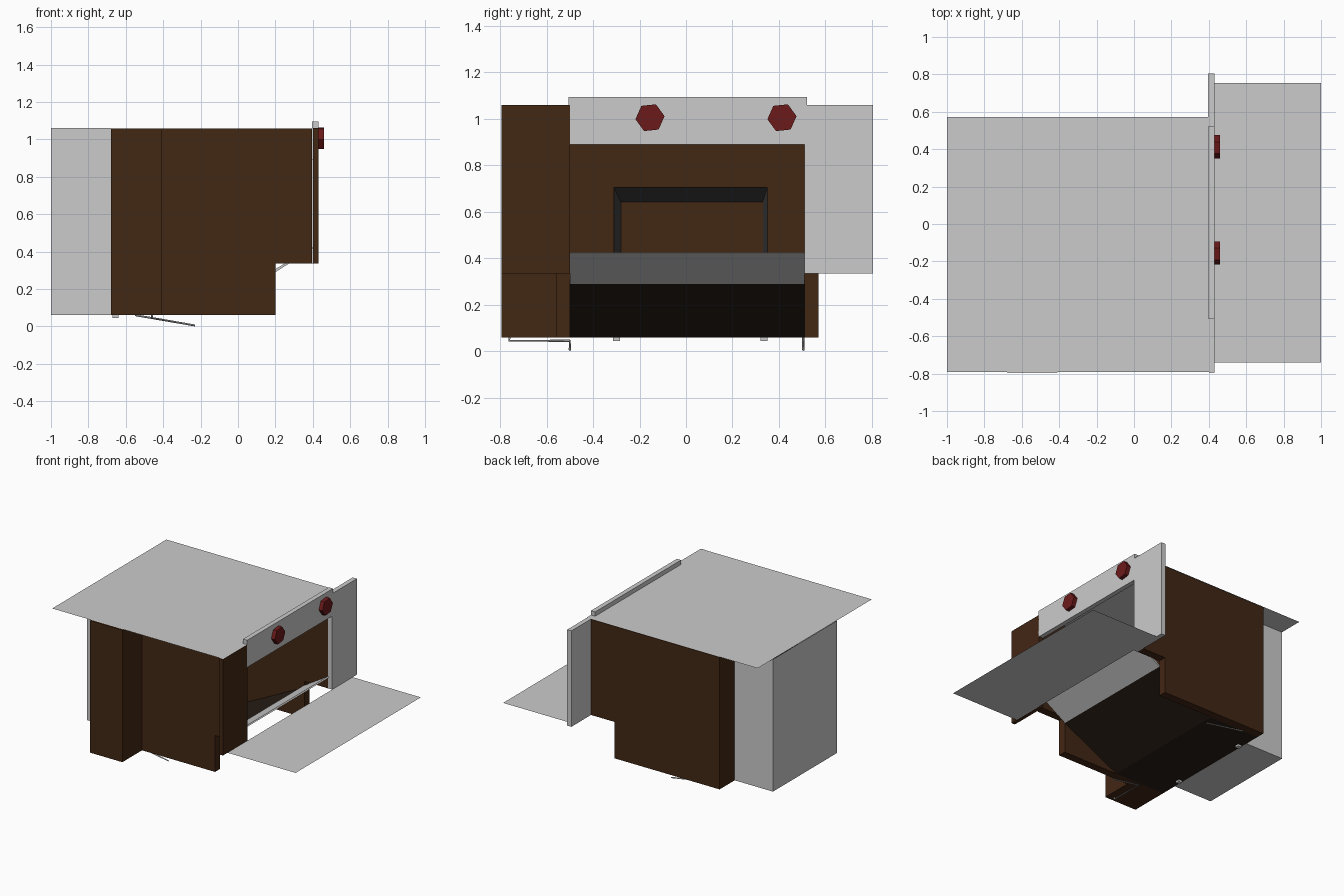
import bpy, math
from mathutils import Vector

if "Cube" in bpy.data.objects:
    bpy.data.objects.remove(bpy.data.objects["Cube"])


def material(name, rgb):
    m = bpy.data.materials.new(name)
    m.diffuse_color = (*rgb, 1)
    m.use_nodes = True
    m.node_tree.nodes["Principled BSDF"].inputs["Base Color"].default_value = m.diffuse_color
    return m


BROWN = material("dark_brown", (0.055, 0.02, 0.007))
RED = material("dark_red", (0.15, 0.01, 0.01))
SLATE = material("slate", (0.06, 0.06, 0.06))
SOOT = material("soot", (0.02, 0.012, 0.008))


def mesh(name, verts, faces, mat=None):
    me = bpy.data.meshes.new(name)
    me.from_pydata(verts, [], faces)
    ob = bpy.data.objects.new(name, me)
    bpy.context.collection.objects.link(ob)
    if mat:
        me.materials.append(mat)
    return ob


def prism(name, xz, y0, y1, mat=None):
    """Extrude an x-z outline from y0 to y1."""
    n = len(xz)
    verts = [(x, y, z) for y in (y0, y1) for x, z in xz]
    faces = [tuple(range(n)), tuple(range(2 * n - 1, n - 1, -1))]
    faces += [(i, i + n, (i + 1) % n + n, (i + 1) % n) for i in range(n)]
    return mesh(name, verts, faces, mat)


def box(name, x0, x1, y0, y1, z0, z1, mat=None):
    return prism(name, [(x0, z0), (x1, z0), (x1, z1), (x0, z1)], y0, y1, mat)


def ribbon(name, xz, y0, y1, mat=None):
    """Sheet swept along y that follows an x-z path."""
    n = len(xz)
    verts = [(x, y, z) for y in (y0, y1) for x, z in xz]
    return mesh(name, verts, [(i, i + 1, i + 1 + n, i + n) for i in range(n - 1)], mat)


def rod(name, points, r=0.005):
    cu = bpy.data.curves.new(name, 'CURVE')
    cu.dimensions = '3D'
    cu.bevel_depth = r
    cu.bevel_resolution = 0
    sp = cu.splines.new('POLY')
    sp.points.add(len(points) - 1)
    for p, co in zip(sp.points, points):
        p.co = (*co, 1)
    bpy.context.collection.objects.link(bpy.data.objects.new(name, cu))


# Flat sheets: mantel top and front shelf
ribbon("top_sheet", [(-1, 1.062), (0.43, 1.062)], -0.79, 0.573)
ribbon("front_shelf", [(0.43, 0.335), (1, 0.335)], -0.74, 0.755)

# Side walls, stepped back at the bottom front
outline = [(-0.68, 0.06), (0.2, 0.06), (0.2, 0.335), (0.395, 0.335),
           (0.395, 1.058), (-0.68, 1.058)]
prism("left_wall", outline, -0.56, -0.5, BROWN)
prism("right_wall", outline, 0.51, 0.57, BROWN)

# Back wall, base, and side column
ribbon("back_wall", [(-0.68, 0.06), (-0.68, 1.058)], -0.5, 0.51, BROWN)
ribbon("base", [(-0.68, 0.06), (-0.26, 0.06)], -0.5, 0.51, SOOT)
box("side_column", -0.68, -0.41, -0.795, -0.56, 0.06, 1.058, BROWN)

# Hearth: sloping underside and lip
ribbon("hearth_slope", [(-0.26, 0.06), (0.2, 0.29)], -0.5, 0.51, SOOT)
prism("hearth_lip", [(0.2, 0.29), (0.405, 0.42), (0.395, 0.425), (0.19, 0.30)], -0.5, 0.51)

# Inner back wall around the recess
WX = -0.3
A, B, TOP = -0.31, 0.35, 0.705
mesh("inner_wall",
     [(WX, -0.5, 0.06), (WX, A, 0.06), (WX, A, TOP), (WX, B, TOP),
      (WX, B, 0.06), (WX, 0.51, 0.06), (WX, 0.51, 1.058), (WX, -0.5, 1.058)],
     [(0, 1, 2, 7), (2, 3, 6, 7), (3, 4, 5, 6)], BROWN)

# Tapered recess
front = [(WX, A, 0.3), (WX, B, 0.3), (WX, B, TOP), (WX, A, TOP)]
rear = [(-0.688, A + 0.03, 0.36), (-0.688, B - 0.02, 0.36),
        (-0.688, B - 0.02, 0.64), (-0.688, A + 0.03, 0.64)]
mesh("recess", front + rear,
     [(i, (i + 1) % 4, (i + 1) % 4 + 4, i + 4) for i in range(4)] + [(4, 5, 6, 7)], SLATE)

# Front panels: brown left, grey right, grey control strip
box("left_front_panel", 0.4, 0.43, -0.795, -0.5, 0.335, 1.06, BROWN)
box("right_front_panel", 0.395, 0.43, 0.51, 0.805, 0.335, 1.06)
box("control_strip", 0.395, 0.43, -0.505, 0.52, 0.89, 1.095)

# Hexagonal knobs
for i, y in enumerate((-0.155, 0.413)):
    bpy.ops.mesh.primitive_cylinder_add(vertices=6, radius=0.063, depth=0.03,
                                        location=(0.445, y, 1.005),
                                        rotation=(0, math.pi / 2, 0))
    knob = bpy.context.object
    knob.name = f"knob_{i + 1}"
    knob.rotation_euler.rotate_axis('Z', math.radians(6))
    knob.data.materials.append(RED)

# Chimney housing behind the back wall
ribbon("housing_back", [(-1, 0.06), (-1, 1.06)], -0.375, 0.39)
ribbon("housing_floor", [(-1, 0.06), (-0.68, 0.06)], -0.375, 0.39)
for name, y in (("housing_left", -0.375), ("housing_right", 0.39)):
    mesh(name, [(-1, y, 0.06), (-0.68, y, 0.06), (-0.68, y, 1.06), (-1, y, 1.06)],
         [(0, 1, 2, 3)])

# Bent wires and small feet underneath
rod("left_wire", [(-0.23, -0.5, 0.005), (-0.46, -0.5, 0.045), (-0.46, -0.76, 0.045),
                  (-0.46, -0.76, 0.06)])
rod("right_wire", [(-0.23, 0.505, 0.005), (-0.55, 0.505, 0.06)])
for name, y in (("left_foot", -0.3), ("right_foot", 0.335)):
    box(name, -0.67, -0.64, y - 0.015, y + 0.015, 0.045, 0.062)
